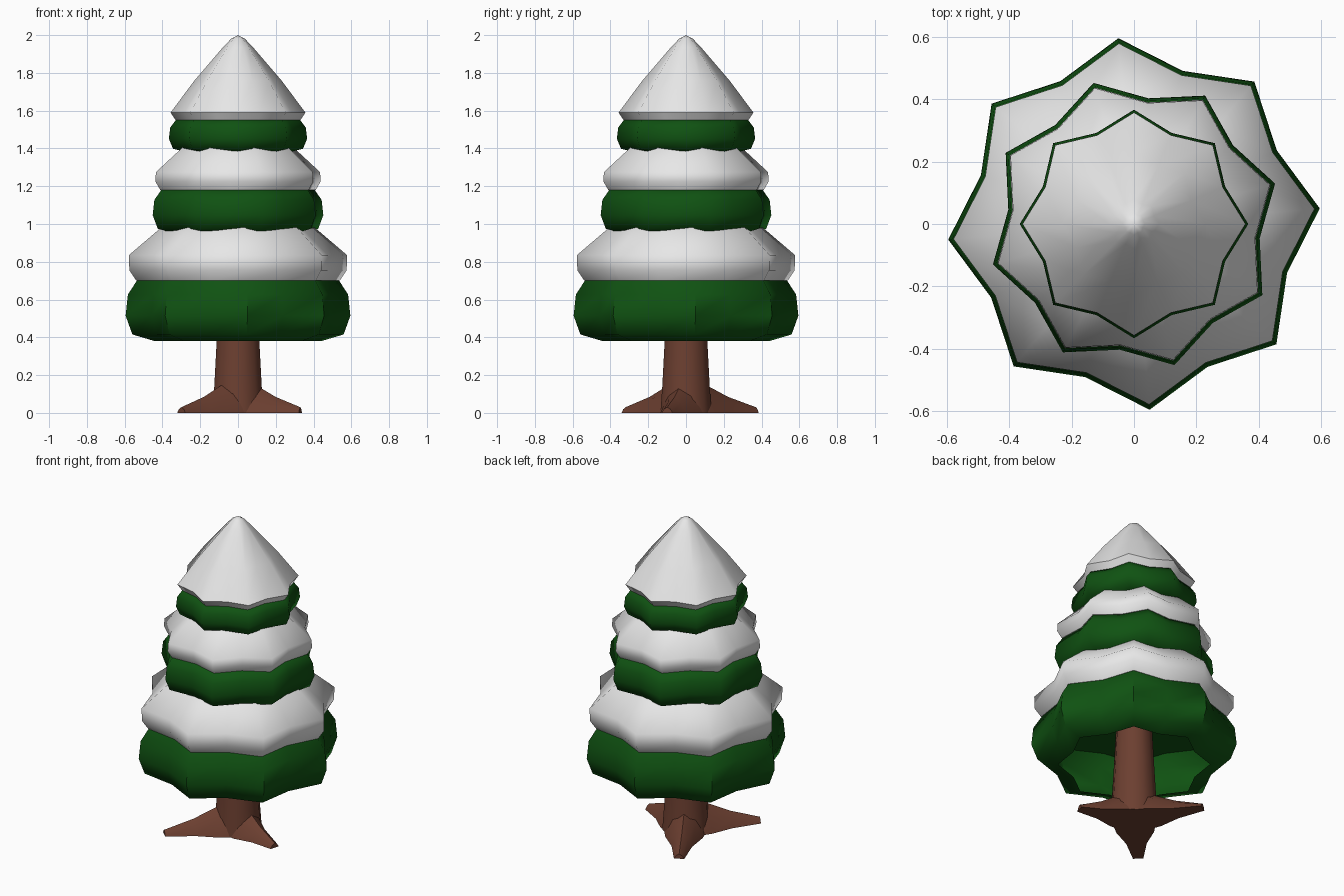
import bpy, bmesh, math

if "Cube" in bpy.data.objects:
    bpy.data.objects.remove(bpy.data.objects["Cube"])

def material(name, rgb):
    m = bpy.data.materials.new(name)
    m.diffuse_color = (*rgb, 1)
    m.use_nodes = True
    m.node_tree.nodes["Principled BSDF"].inputs["Base Color"].default_value = m.diffuse_color
    return m

GREEN = material("pine green", (0.005, 0.085, 0.006))
SNOW = material("snow white", (0.8, 0.8, 0.8))
BROWN = material("bark brown", (0.15, 0.05, 0.03))

def finish(bm, name, mat, angle):
    bmesh.ops.recalc_face_normals(bm, faces=bm.faces)
    me = bpy.data.meshes.new(name)
    bm.to_mesh(me)
    bm.free()
    me.materials.append(mat)
    ob = bpy.data.objects.new(name, me)
    bpy.context.collection.objects.link(ob)
    bpy.ops.object.select_all(action='DESELECT')
    ob.select_set(True)
    bpy.context.view_layer.objects.active = ob
    bpy.ops.object.shade_smooth_by_angle(angle=math.radians(angle))
    return ob

def lathe(name, mat, profile, sides, turn=0, valley=1.0, angle=60, apex=None, cap=False):
    """Stack rings of (radius, z); every second corner is pulled in by valley."""
    bm = bmesh.new()
    rings = []
    for r, z in profile:
        ring = []
        for i in range(sides):
            a = math.radians(turn) + 2 * math.pi * i / sides
            k = r * (valley if i % 2 else 1)
            ring.append(bm.verts.new((k * math.cos(a), k * math.sin(a), z)))
        rings.append(ring)
    for lo, hi in zip(rings, rings[1:]):
        for i in range(sides):
            j = (i + 1) % sides
            bm.faces.new((lo[i], lo[j], hi[j], hi[i]))
    if apex is not None:
        tip = bm.verts.new((0, 0, apex))
        for i in range(sides):
            bm.faces.new((rings[-1][i], rings[-1][(i + 1) % sides], tip))
    if cap:
        bm.faces.new(rings[0])
    return finish(bm, name, mat, angle)

# Needle tiers: hollow eight-pointed skirts, rolled under at the rim
SKIRT = [(0.74, 0), (0.94, 0.11), (1.0, 0.42), (0.98, 0.77), (0.90, 1.0), (0.3, 1.0)]
for name, radius, z0, z1, turn in (("lower_needles", 0.597, 0.38, 0.70, 4.8),
                                   ("middle_needles", 0.47, 0.95, 1.18, 16),
                                   ("upper_needles", 0.366, 1.38, 1.55, 0)):
    lathe(name, GREEN, [(radius * r, z0 + (z1 - z0) * t) for r, t in SKIRT],
          16, turn, 0.862)

# Snow layers resting on each tier
lathe("lower_snow", SNOW, [(0.3, 0.705), (0.54, 0.70), (0.577, 0.755), (0.58, 0.835),
                           (0.415, 0.975), (0.25, 1.09)], 16, 4.8, 0.862)
lathe("middle_snow", SNOW, [(0.25, 1.185), (0.428, 1.18), (0.455, 1.225), (0.452, 1.275),
                            (0.30, 1.41), (0.18, 1.50)], 16, 16, 0.862)
lathe("snow_cap", SNOW, [(0.2, 1.555), (0.33, 1.55), (0.357, 1.59), (0.23, 1.76),
                         (0.08, 1.935), (0.035, 1.982)], 16, 0, 0.862, apex=2.0)

# Trunk
lathe("trunk", BROWN, [(0.14, 0), (0.13, 0.14), (0.117, 0.38), (0.10, 0.72)],
      12, 15, cap=True)

# Three tapering roots
def root(name, x, y):
    length = math.hypot(x, y)
    ux, uy = x / length, y / length
    bm = bmesh.new()
    sections = []
    for t, w, h in ((0.0, 0.13, 0.22), (0.3, 0.11, 0.145), (0.6, 0.06, 0.085), (1.0, 0.03, 0.03)):
        d = t * length
        sections.append([bm.verts.new((ux * d - uy * s * w, uy * d + ux * s * w, k * h))
                         for s, k in ((-1, 0), (-0.6, 0.65), (0, 1), (0.6, 0.65), (1, 0))])
    for a, b in zip(sections, sections[1:]):
        for i in range(5):
            j = (i + 1) % 5
            bm.faces.new((a[i], a[j], b[j], b[i]))
    bm.faces.new(sections[0])
    bm.faces.new(sections[-1])
    finish(bm, name, BROWN, 50)

root("front_left_root", -0.30, -0.32)
root("right_root", 0.33, -0.10)
root("back_left_root", -0.21, 0.37)
